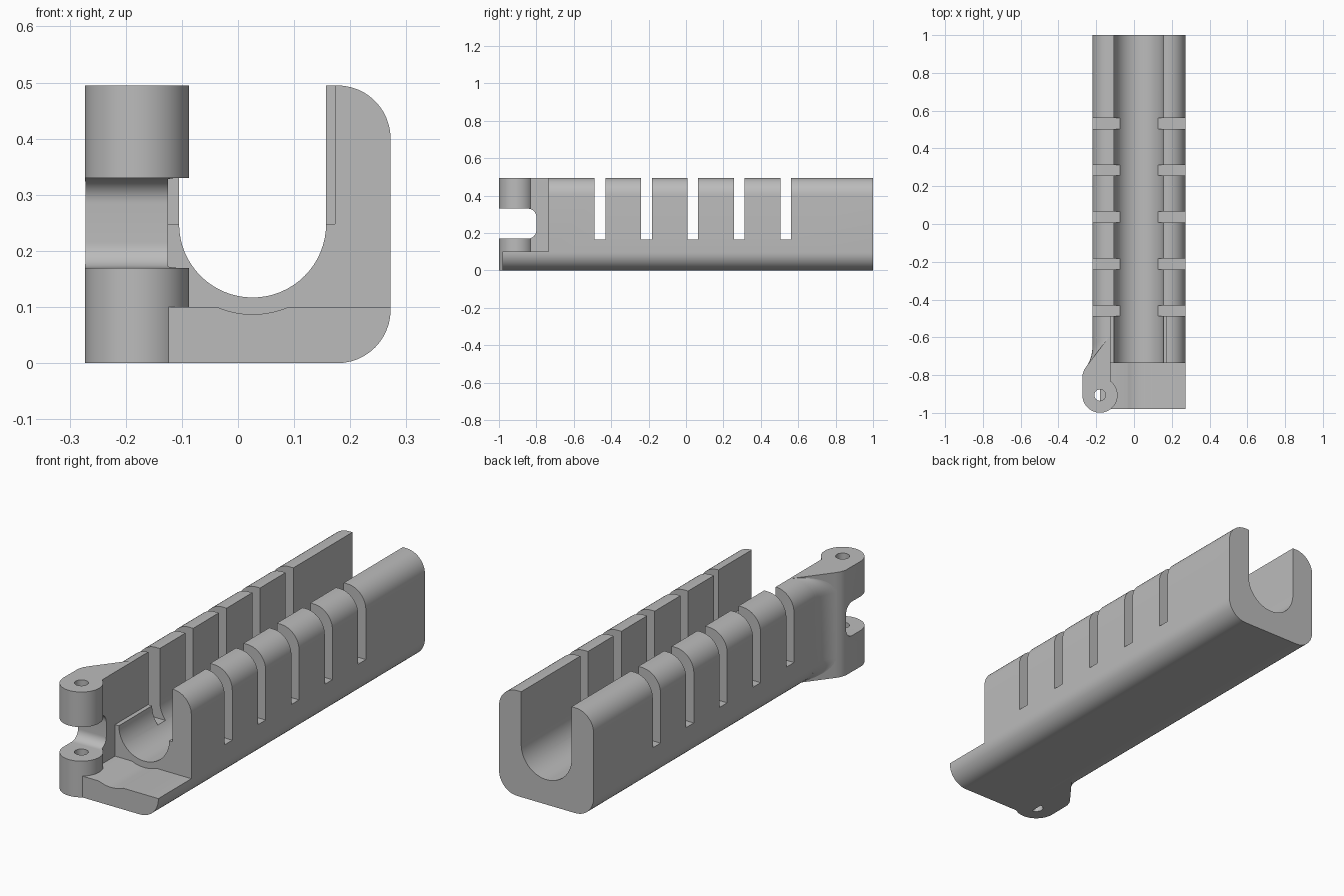
import bpy, bmesh
from math import sin, cos, radians, pi

if "Cube" in bpy.data.objects:
    bpy.data.objects.remove(bpy.data.objects["Cube"], do_unlink=True)

grey = bpy.data.materials.new("mid_grey")
grey.use_nodes = True
grey.diffuse_color = (0.5, 0.5, 0.5, 1)
for node in grey.node_tree.nodes:
    if node.type == 'BSDF_PRINCIPLED':
        node.inputs["Base Color"].default_value = (0.5, 0.5, 0.5, 1)


def arc(cx, cy, r, start, end, n=12):
    angles = [radians(start + (end - start) * i / n) for i in range(n + 1)]
    return [(cx + r * cos(a), cy + r * sin(a)) for a in angles]


def loft(name, rings):
    """Solid through matching rings of 3D points, capped at both ends."""
    bm = bmesh.new()
    loops = [[bm.verts.new(p) for p in ring] for ring in rings]
    n = len(loops[0])
    for a, b in zip(loops, loops[1:]):
        for i in range(n):
            j = (i + 1) % n
            bm.faces.new((a[i], a[j], b[j], b[i]))
    bm.faces.new(loops[0][::-1])
    bm.faces.new(loops[-1])
    bmesh.ops.recalc_face_normals(bm, faces=bm.faces[:])
    mesh = bpy.data.meshes.new(name)
    bm.to_mesh(mesh)
    bm.free()
    mesh.materials.append(grey)
    ob = bpy.data.objects.new(name, mesh)
    bpy.context.collection.objects.link(ob)
    return ob


def prism(name, pts, axis, lo, hi):
    """Extrude a 2D outline along one axis."""
    place = {'x': lambda p, h: (h, p[0], p[1]),
             'y': lambda p, h: (p[0], h, p[1]),
             'z': lambda p, h: (p[0], p[1], h)}[axis]
    return loft(name, [[place(p, h) for p in pts] for h in (lo, hi)])


def box(name, x, y, z):
    return prism(name, [(x[0], y[0]), (x[1], y[0]), (x[1], y[1]), (x[0], y[1])], 'z', *z)


def activate(ob):
    bpy.ops.object.select_all(action='DESELECT')
    ob.select_set(True)
    bpy.context.view_layer.objects.active = ob


def cut(ob, cutter):
    cutter.hide_render = True
    mod = ob.modifiers.new("cut", 'BOOLEAN')
    mod.operation = 'DIFFERENCE'
    mod.solver = 'EXACT'
    mod.object = cutter
    activate(ob)
    bpy.ops.object.modifier_apply(modifier=mod.name)
    bpy.data.objects.remove(cutter, do_unlink=True)


LEFT, RIGHT, TOP, R = -0.22, 0.272, 0.495, 0.095
MID, AXIS = 0.026, 0.248          # channel centre
FRONT = -0.735

# U-shaped body
profile = (arc(LEFT + R, R, R, 180, 270) + arc(RIGHT - R, R, R, 270, 360)
           + arc(RIGHT - R, TOP - R, R, 0, 90) + [(MID + 0.131, TOP)]
           + arc(MID, AXIS, 0.131, 360, 180, 32)
           + [(MID - 0.131, TOP)] + arc(LEFT + R, TOP - R, R, 90, 180))
body = prism("body", profile, 'y', FRONT, 1.0)

# Cross slots through both walls
for i in range(5):
    y = -0.488 + 0.248 * i
    cut(body, box("slot", (-0.5, 0.5), (y, y + 0.057), (0.165, 0.7)))

# Widened channel in the first wall section
cut(body, box("recess", (-0.125, 0.173), (-0.9, -0.46), (AXIS, 0.7)))

# Front ledge with shallow groove
ledge = prism("front_ledge",
              [(-0.18, 0)] + arc(RIGHT - R, R, R, 270, 360)
              + [(RIGHT, 0.1)] + arc(MID, AXIS, 0.161, 293.2, 246.8) + [(-0.18, 0.1)],
              'y', -0.98, FRONT)

# Hinge lug: flared plate ending in a round knuckle
PX, PY, PR = -0.18, -0.906, 0.093
lug = prism("hinge_lug",
            [(-0.125, -0.588), (-0.25, -0.751), (-0.264, -0.772), (-0.272, -0.797)]
            + arc(PX, PY, PR, 180, 413.7, 48), 'z', 0, TOP)
notch = ([(-1.2, 0.17)] + arc(-0.845, 0.215, 0.045, 270, 360)
         + arc(-0.845, 0.285, 0.045, 0, 90) + [(-1.2, 0.33)])
cut(lug, prism("notch", notch, 'x', -0.5, 0.1))
cut(lug, prism("pin_hole", arc(PX, PY, 0.03, 0, 345, 23), 'z', -0.1, 0.7))


# Blend between body wall and flared lug, following the rounded edges
def blend_ring(a, z):
    dx = R * (1 - cos(a))
    s = cos(a)
    cx, cy = LEFT + dx, -0.712 + 1.304 * dx
    A = (0, 0.065 * s)
    B = (-0.035 * s, -0.046 * s)
    pts = []
    for i in range(9):
        t = i / 8
        pts.append(tuple(A[k] * (1 - t) ** 2 + B[k] * t * t for k in (0, 1)))
    pts += [(0.01 * s, -0.046 * s), (0.01 * s, 0.05 * s)]
    return [(cx + p[0], cy + p[1], z) for p in pts]


steps = [radians(84) * i / 10 for i in range(11)]
blend = loft("lug_blend",
             [blend_ring(a, R - R * sin(a)) for a in steps[::-1]]
             + [blend_ring(a, TOP - R + R * sin(a)) for a in steps])

for ob in (body, ledge, lug, blend):
    activate(ob)
    bpy.ops.object.shade_smooth_by_angle(angle=pi / 6)
